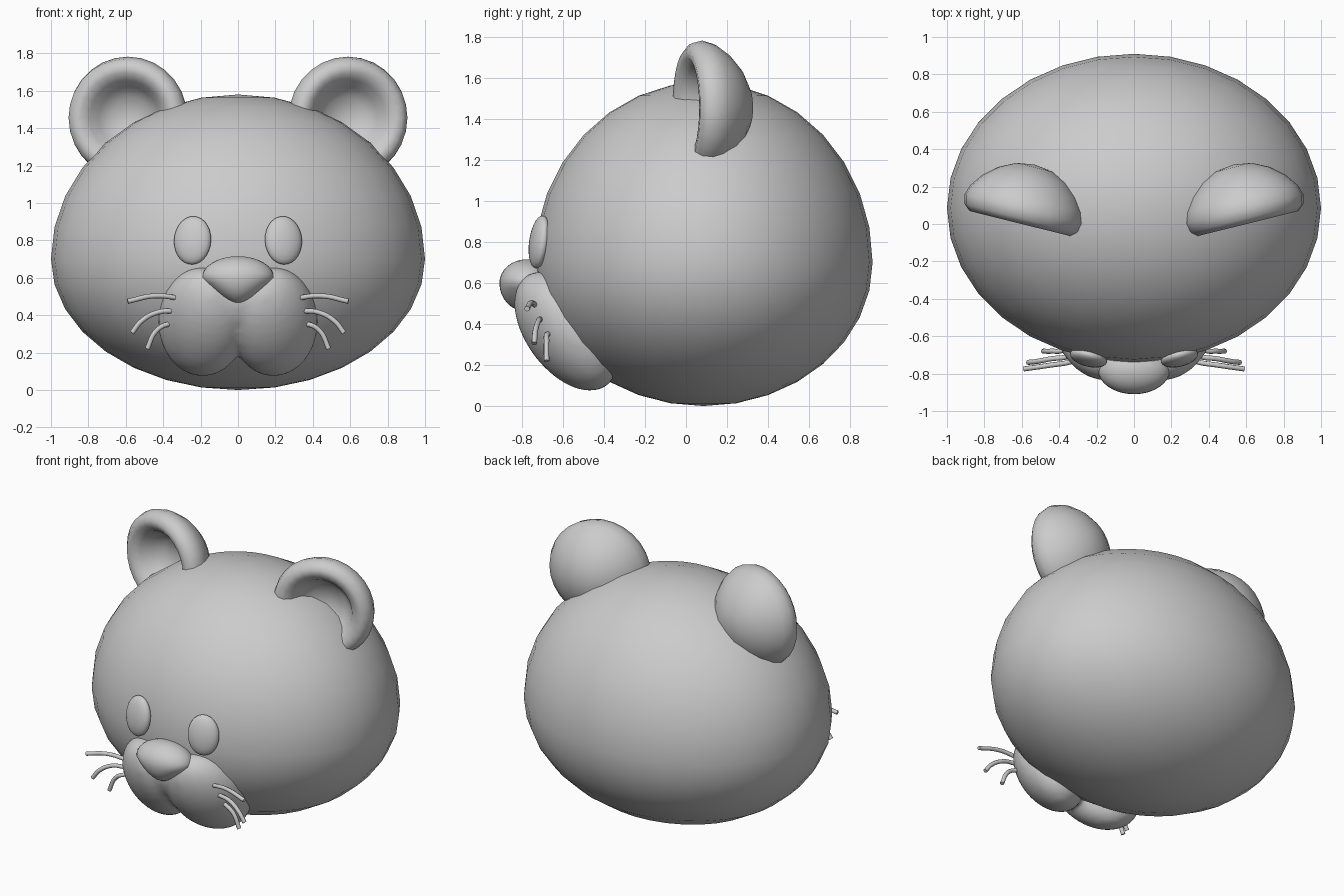
import bpy, bmesh
from math import radians, sin, cos, pi
from mathutils import Matrix, Vector, Euler

if "Cube" in bpy.data.objects:
    bpy.data.objects.remove(bpy.data.objects["Cube"])


def finish(name, bm):
    bmesh.ops.recalc_face_normals(bm, faces=bm.faces)
    mesh = bpy.data.meshes.new(name)
    bm.to_mesh(mesh)
    bm.free()
    for p in mesh.polygons:
        p.use_smooth = True
    ob = bpy.data.objects.new(name, mesh)
    bpy.context.collection.objects.link(ob)
    return ob


def add_ball(bm, loc, size, rot=(0, 0, 0), seg=32, rings=16, shape=None):
    """Ellipsoid with optional reshaping of the unit sphere."""
    verts = bmesh.ops.create_uvsphere(bm, u_segments=seg, v_segments=rings, radius=1)["verts"]
    m = Matrix.LocRotScale(Vector(loc), Euler([radians(a) for a in rot]), Vector(size))
    for v in verts:
        if shape:
            shape(v.co)
        v.co = m @ v.co


# Head: ellipsoid with a flatter lower half
def squash(co):
    if co.z < 0:
        co.z *= 0.7 / 0.88


bm = bmesh.new()
add_ball(bm, (0, 0.085, 0.7), (1, 0.825, 0.88), shape=squash)
finish("head", bm)

# Muzzle: two leaning cheeks and a bridge fused together
bm = bmesh.new()
for s in (-1, 1):
    add_ball(bm, (0.19 * s, -0.585, 0.365), (0.245, 0.185, 0.335), (33, -20 * s, 16 * s))
add_ball(bm, (0, -0.65, 0.48), (0.2, 0.17, 0.2), (25, 0, 0))
muzzle = finish("muzzle", bm)
remesh = muzzle.modifiers.new("fuse", "REMESH")
remesh.mode = "VOXEL"
remesh.voxel_size = 0.022
remesh.use_smooth_shade = True
soft = muzzle.modifiers.new("soften", "SMOOTH")
soft.factor = 0.5
soft.iterations = 6


# Nose: rounded triangle tapering downwards
def taper(co):
    if co.z < 0:
        co.x *= 1 + 0.5 * co.z
    else:
        co.z *= 0.115 / 0.14


bm = bmesh.new()
add_ball(bm, (0, -0.778, 0.6), (0.193, 0.132, 0.14), shape=taper)
finish("nose", bm)

# Ear profile: (radius, depth) from back pole over the rim into the bowl
EAR = [(0, 0.265), (0.1, 0.25), (0.19, 0.205), (0.26, 0.145), (0.31, 0.075), (0.327, 0.02),
       (0.315, -0.03), (0.28, -0.06), (0.24, -0.055), (0.2, -0.02), (0.165, 0.04),
       (0.11, 0.095), (0, 0.12)]


def ear(name, s):
    bm = bmesh.new()
    n = 28
    m = Matrix.Translation((0.593 * s, 0.06, 1.455)) @ Matrix.Rotation(radians(14 * s), 4, "Z")
    rings = []
    for r, d in EAR:
        count = n if r else 1
        rings.append([bm.verts.new(m @ Vector((r * cos(2 * pi * i / n), d, r * sin(2 * pi * i / n))))
                      for i in range(count)])
    for a, b in zip(rings, rings[1:]):
        for i in range(n):
            j = (i + 1) % n
            quad = [a[i % len(a)], a[j % len(a)], b[j % len(b)], b[i % len(b)]]
            bm.faces.new(list(dict.fromkeys(quad)))
    finish(name, bm)


# Whisker paths on the right side, root to tip
WHISKERS = [
    [(0.25, -0.70, 0.465), (0.33, -0.735, 0.492), (0.45, -0.755, 0.503), (0.59, -0.775, 0.474)],
    [(0.30, -0.68, 0.41), (0.36, -0.71, 0.422), (0.44, -0.72, 0.412), (0.52, -0.735, 0.365), (0.567, -0.74, 0.305)],
    [(0.33, -0.64, 0.345), (0.38, -0.675, 0.35), (0.44, -0.68, 0.313), (0.485, -0.68, 0.22)],
]


def whisker(name, pts, s):
    cu = bpy.data.curves.new(name, "CURVE")
    cu.dimensions = "3D"
    cu.bevel_depth = 0.0135
    cu.bevel_resolution = 2
    cu.resolution_u = 6
    cu.use_fill_caps = True
    sp = cu.splines.new("BEZIER")
    sp.bezier_points.add(len(pts) - 1)
    for bp, (x, y, z) in zip(sp.bezier_points, pts):
        bp.co = (x * s, y, z)
        bp.handle_left_type = bp.handle_right_type = "AUTO"
    bpy.context.collection.objects.link(bpy.data.objects.new(name, cu))


# Paired parts
for side, s in (("left", -1), ("right", 1)):
    ear(side + "_ear", s)
    bm = bmesh.new()
    add_ball(bm, (0.243 * s, -0.715, 0.8), (0.102, 0.045, 0.13), (-8, 0, 14 * s), 24, 14)
    finish(side + "_eye", bm)
    for k, pts in enumerate(WHISKERS):
        whisker(f"{side}_whisker_{k + 1}", pts, s)
